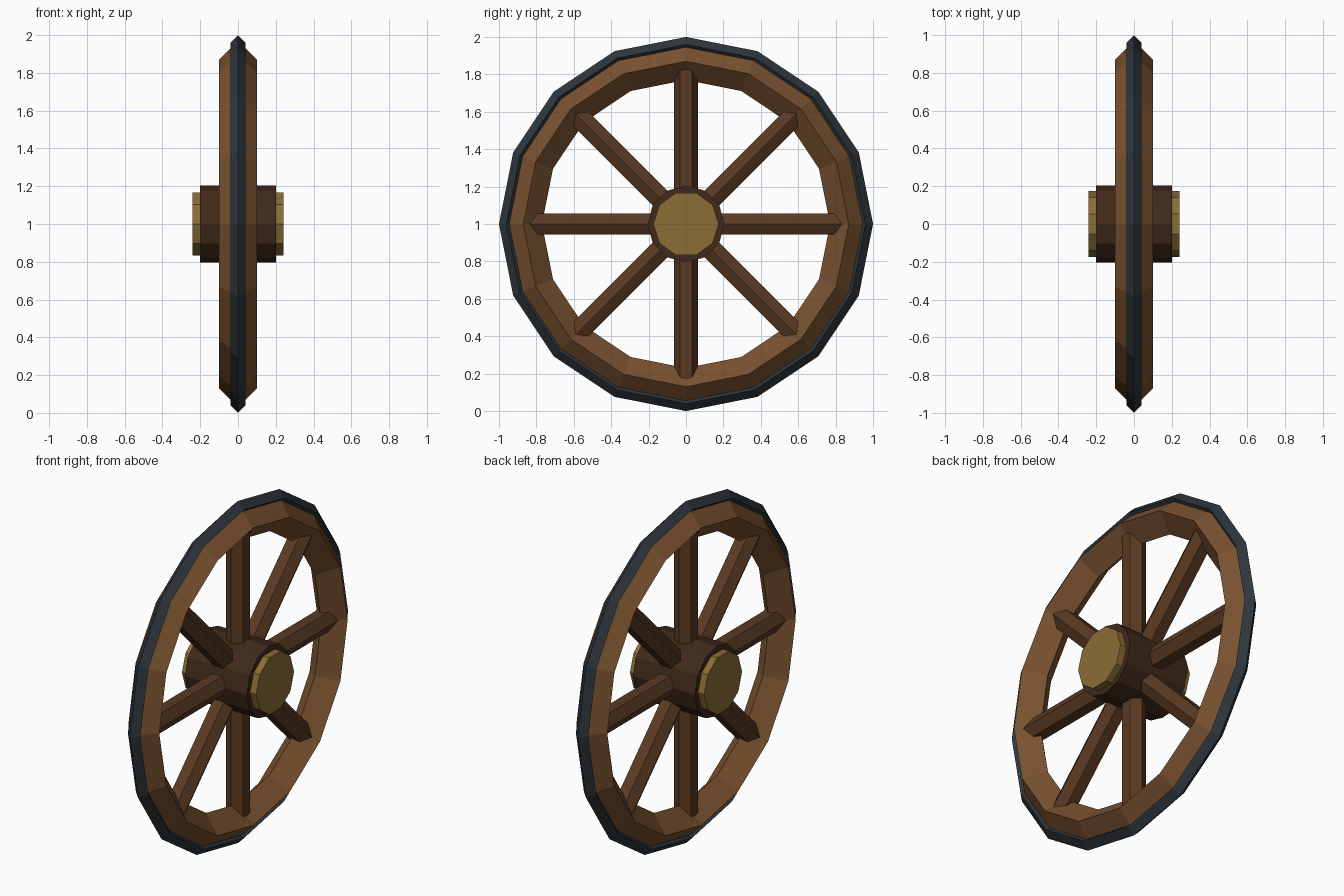
import bpy
from math import radians
from mathutils import Matrix, Vector

if "Cube" in bpy.data.objects:
    bpy.data.objects.remove(bpy.data.objects["Cube"])

HUB_Z = 1.0


def material(name, hex_code):
    def linear(c):
        return c / 12.92 if c <= 0.04045 else ((c + 0.055) / 1.055) ** 2.4
    rgb = [linear(int(hex_code[i:i + 2], 16) / 255) for i in (0, 2, 4)]
    mat = bpy.data.materials.new(name)
    mat.diffuse_color = (*rgb, 1)
    mat.use_nodes = True
    mat.node_tree.nodes["Principled BSDF"].inputs["Base Color"].default_value = mat.diffuse_color
    return mat


def finish(name, mat):
    obj = bpy.context.object
    obj.name = name
    obj.data.materials.append(mat)
    return obj


def ring(name, major, minor, mat):
    # 16-sided ring with a diamond cross-section, axle along x
    bpy.ops.mesh.primitive_torus_add(
        major_segments=16, minor_segments=4, major_radius=major,
        minor_radius=minor, location=(0, 0, HUB_Z),
        rotation=(0, radians(90), 0))
    return finish(name, mat)


def axle_cylinder(name, sides, radius, length, x, mat):
    bpy.ops.mesh.primitive_cylinder_add(
        vertices=sides, radius=radius, depth=length,
        location=(x, 0, HUB_Z), rotation=(0, radians(90), 0))
    return finish(name, mat)


rim_wood = material("rim_wood", "7A5230")
spoke_wood = material("spoke_wood", "5A3A22")
hub_wood = material("hub_wood", "402A1B")
iron = material("iron", "2E363C")
brass = material("brass", "8C6D35")

# Wooden rim and iron tyre
ring("rim", 0.87, 0.10, rim_wood)
ring("tyre", 0.96, 0.04, iron)

# Hub with a cap at each end
axle_cylinder("hub", 12, 0.205, 0.40, 0, hub_wood)
for side, sx in (("left", -1), ("right", 1)):
    axle_cylinder(f"hub_cap_{side}", 10, 0.175, 0.06, sx * 0.21, brass)

# Eight hexagonal spokes; the non-vertical ones show a ridge on the face
INNER, OUTER = 0.15, 0.86
for i in range(8):
    spin = 0 if i % 4 == 0 else 90
    bpy.ops.mesh.primitive_cylinder_add(vertices=6, radius=0.065,
                                        depth=OUTER - INNER)
    spoke = finish(f"spoke_{i + 1}", spoke_wood)
    spoke.matrix_world = (
        Matrix.Translation((0, 0, HUB_Z))
        @ Matrix.Rotation(radians(45 * i), 4, 'X')
        @ Matrix.Translation(Vector((0, 0, (INNER + OUTER) / 2)))
        @ Matrix.Rotation(radians(spin), 4, 'Z'))
